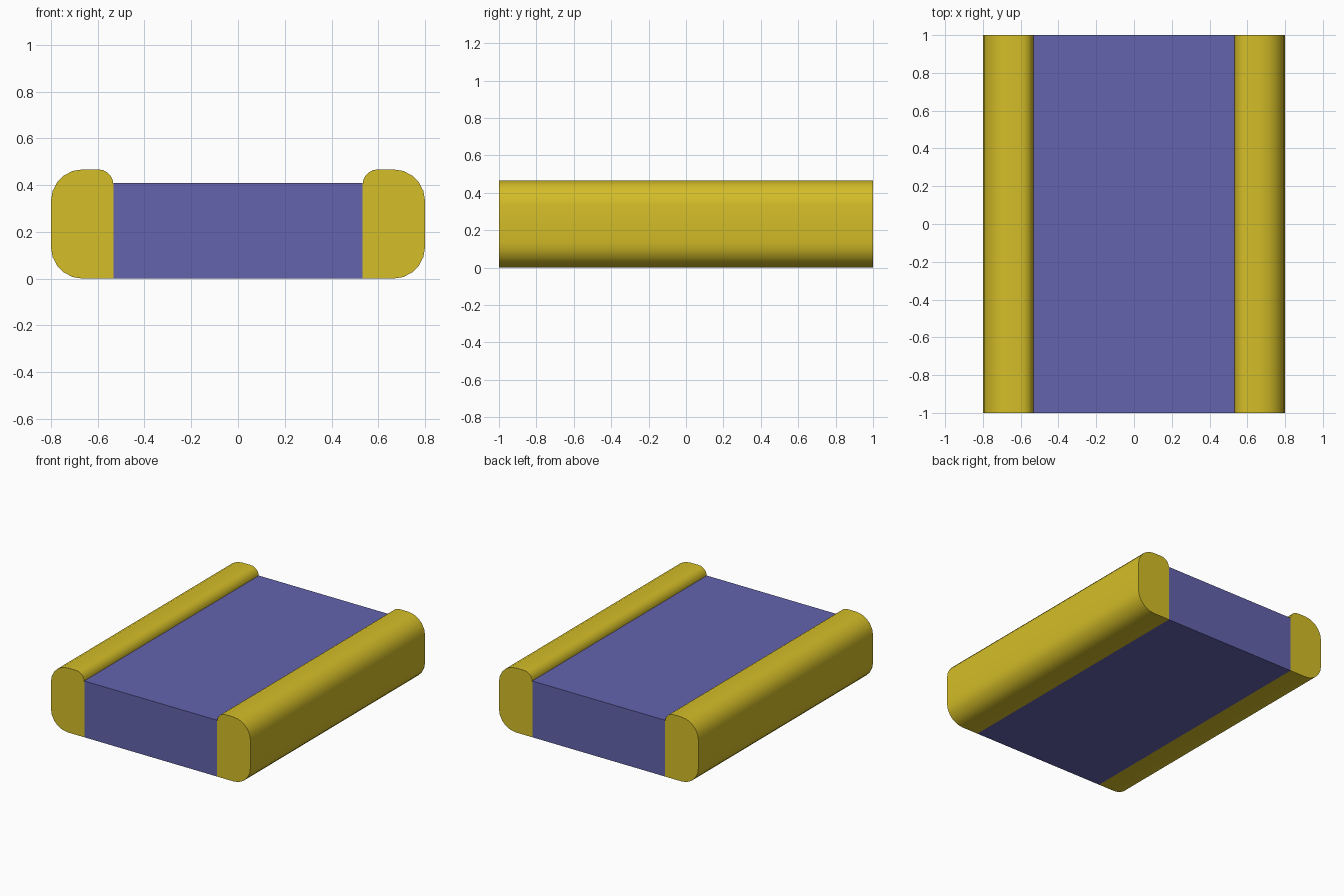
import bpy
import bmesh
from math import sin, cos, radians

if "Cube" in bpy.data.objects:
    bpy.data.objects.remove(bpy.data.objects["Cube"])

HALF_LENGTH = 1.0
INNER, OUTER = 0.533, 0.8
HEIGHT, DECK_HEIGHT = 0.467, 0.408
BIG_R, SMALL_R = 0.135, 0.064


def make_material(name, colour):
    mat = bpy.data.materials.new(name)
    mat.use_nodes = True
    mat.diffuse_color = (*colour, 1)
    mat.node_tree.nodes["Principled BSDF"].inputs["Base Color"].default_value = (*colour, 1)
    return mat


def arc(cx, cz, r, start, steps=5):
    """Quarter circle, counter-clockwise from the start angle."""
    angles = [radians(start + 90 * i / steps) for i in range(steps + 1)]
    return [(cx + r * cos(a), cz + r * sin(a)) for a in angles]


def extrude_profile(name, profile, mat):
    """Sweep an x-z outline along the full length."""
    bm = bmesh.new()
    face = bm.faces.new([bm.verts.new((x, -HALF_LENGTH, z)) for x, z in profile])
    result = bmesh.ops.extrude_face_region(bm, geom=[face])
    moved = [v for v in result["geom"] if isinstance(v, bmesh.types.BMVert)]
    bmesh.ops.translate(bm, verts=moved, vec=(0, 2 * HALF_LENGTH, 0))
    bmesh.ops.recalc_face_normals(bm, faces=bm.faces)
    mesh = bpy.data.meshes.new(name)
    bm.to_mesh(mesh)
    bm.free()
    mesh.materials.append(mat)
    obj = bpy.data.objects.new(name, mesh)
    bpy.context.collection.objects.link(obj)
    return obj


yellow = make_material("mustard yellow", (0.66, 0.51, 0.021))
blue = make_material("muted violet blue", (0.125, 0.125, 0.42))

# Central slab
extrude_profile("deck", [(-INNER, 0), (INNER, 0), (INNER, DECK_HEIGHT), (-INNER, DECK_HEIGHT)], blue)

# Rounded side rails: square at the lower inner corner, small radius at the upper one
rail = [(INNER, 0)]
rail += arc(OUTER - BIG_R, BIG_R, BIG_R, -90)
rail += arc(OUTER - BIG_R, HEIGHT - BIG_R, BIG_R, 0)
rail += arc(INNER + SMALL_R, HEIGHT - SMALL_R, SMALL_R, 90)

for side, name in ((1, "left_rail"), (-1, "right_rail")):
    obj = extrude_profile(name, [(side * x, z) for x, z in rail], yellow)
    bpy.ops.object.select_all(action="DESELECT")
    obj.select_set(True)
    bpy.context.view_layer.objects.active = obj
    bpy.ops.object.shade_smooth_by_angle(angle=radians(35))
